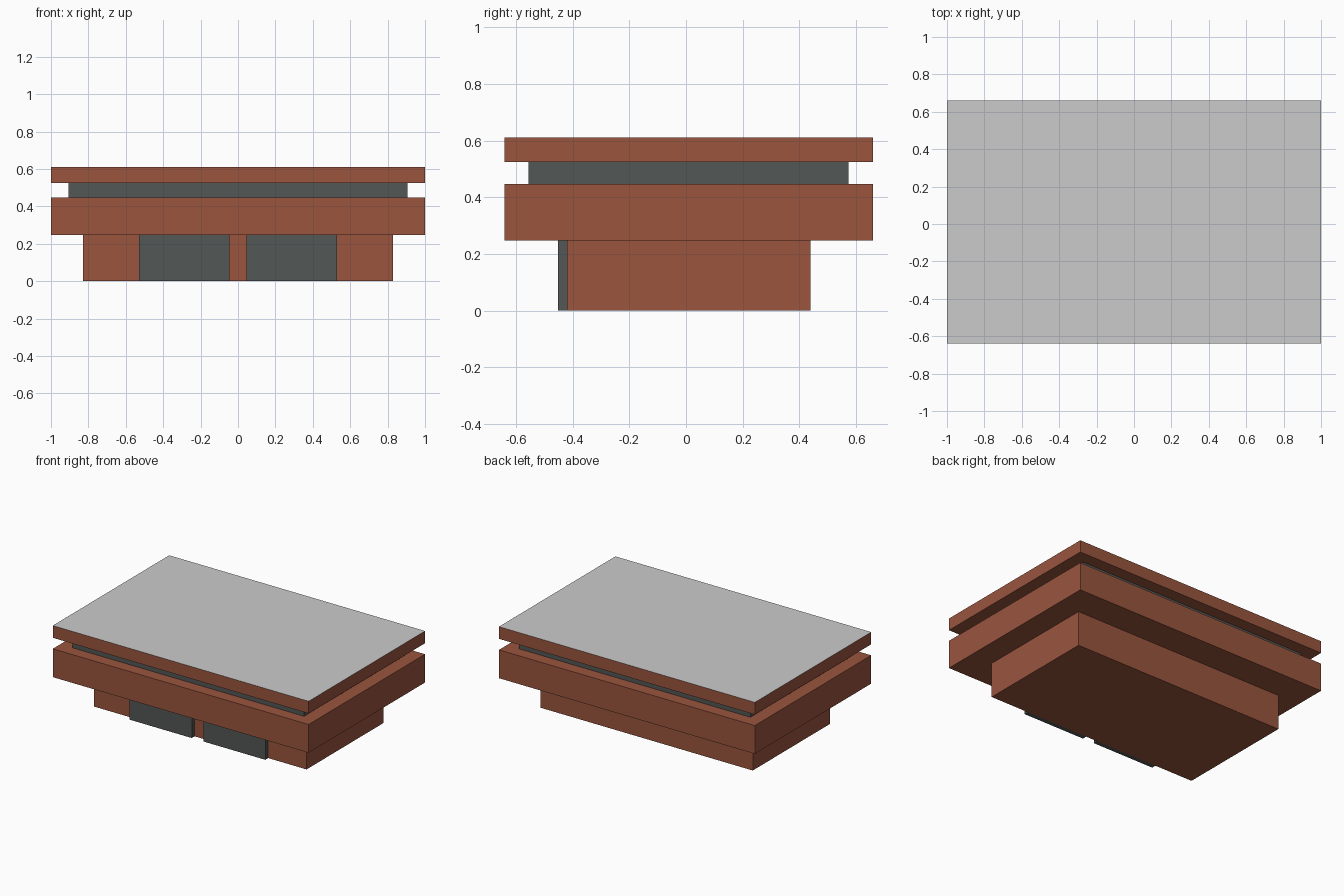
import bpy
import bmesh

if "Cube" in bpy.data.objects:
    bpy.data.objects.remove(bpy.data.objects["Cube"])


def material(name, rgb):
    m = bpy.data.materials.new(name)
    m.diffuse_color = (*rgb, 1)
    m.use_nodes = True
    m.node_tree.nodes["Principled BSDF"].inputs["Base Color"].default_value = m.diffuse_color
    return m


brick = material("brick", (0.32, 0.09, 0.048))
glass = material("dark_glass", (0.085, 0.095, 0.09))


def box(name, x, y, z, mat=None, open_top=False):
    """Box from (min, max) extents on each axis."""
    bm = bmesh.new()
    bmesh.ops.create_cube(bm, size=1)
    for v in bm.verts:
        v.co = [r[0] if c < 0 else r[1] for c, r in zip(v.co, (x, y, z))]
    if open_top:
        top = [f for f in bm.faces if f.calc_center_median().z > z[1] - 1e-4]
        bmesh.ops.delete(bm, geom=top, context='FACES_ONLY')
    mesh = bpy.data.meshes.new(name)
    bm.to_mesh(mesh)
    bm.free()
    obj = bpy.data.objects.new(name, mesh)
    bpy.context.collection.objects.link(obj)
    if mat:
        mesh.materials.append(mat)
    return obj


SLAB_X, SLAB_Y = (-1, 1), (-0.64, 0.66)

# Ground floor with two large front windows
box("ground_floor", (-0.83, 0.83), (-0.42, 0.44), (0, 0.247), brick)
for side, x in (("left", (-0.53, -0.045)), ("right", (0.045, 0.53))):
    box(f"front_window_{side}", x, (-0.452, -0.42), (0, 0.247), glass)

# Overhanging upper floor and recessed window band
box("upper_floor", SLAB_X, SLAB_Y, (0.247, 0.447), brick)
box("window_band", (-0.905, 0.905), (-0.555, 0.573), (0.447, 0.525), glass)

# Roof slab, closed on top by a plain grey sheet
box("roof_slab", SLAB_X, SLAB_Y, (0.525, 0.611), brick, open_top=True)
sheet = bpy.data.meshes.new("roof_surface")
sheet.from_pydata([(x, y, 0.611) for x, y in
                   ((-1, -0.64), (1, -0.64), (1, 0.66), (-1, 0.66))],
                  [], [(0, 1, 2, 3)])
bpy.context.collection.objects.link(bpy.data.objects.new("roof_surface", sheet))
